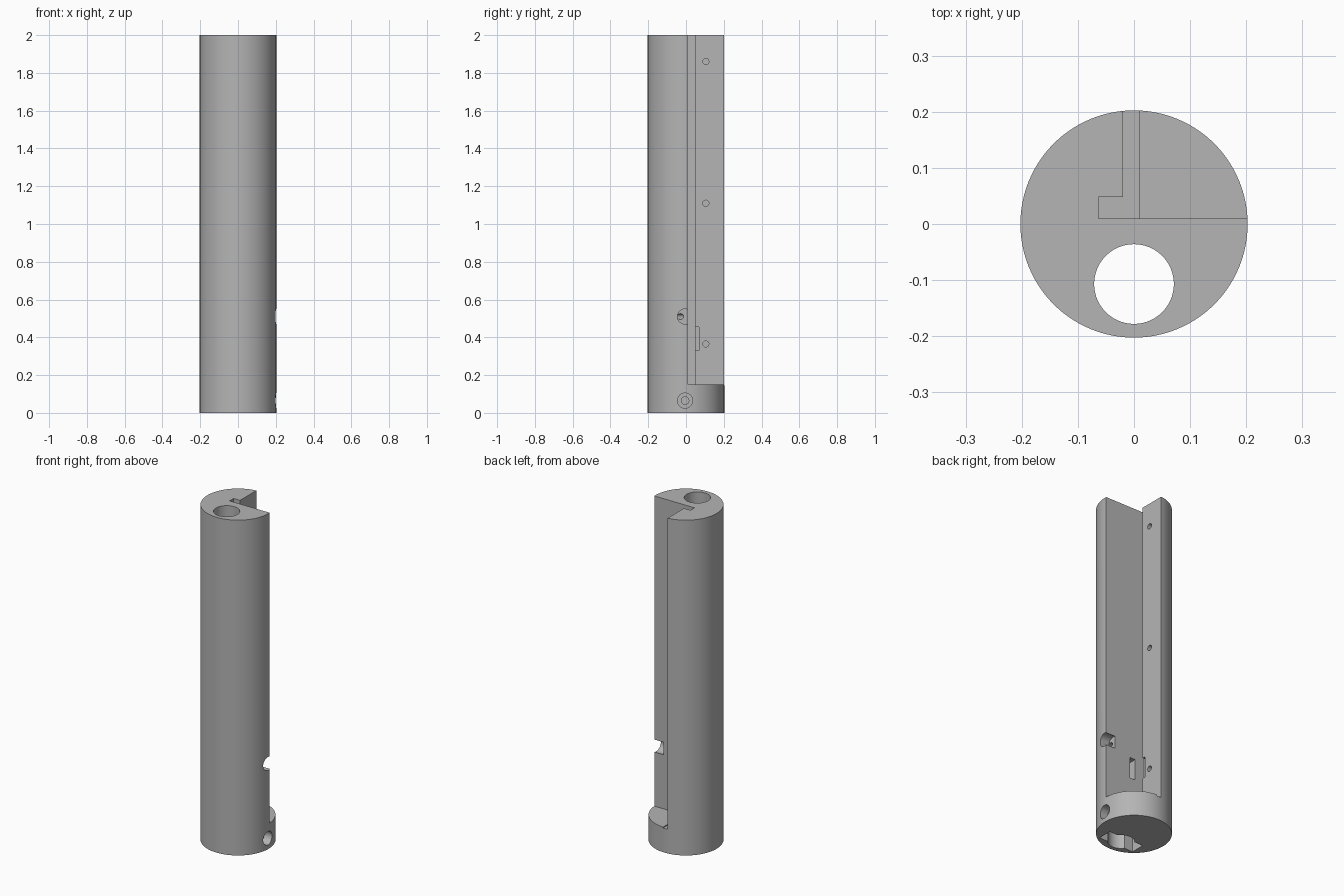
import bpy, bmesh, math
from mathutils import Vector

if "Cube" in bpy.data.objects:
    bpy.data.objects.remove(bpy.data.objects["Cube"], do_unlink=True)

R, H = 0.2025, 2.0
BORE_Y = -0.107

grey = bpy.data.materials.new("plain grey")
grey.use_nodes = True
colour = (0.46, 0.46, 0.46, 1)
grey.diffuse_color = colour
grey.node_tree.nodes["Principled BSDF"].inputs["Base Color"].default_value = colour


def prism(name, outline, z0, z1):
    """Upright solid with the given xy outline."""
    bm = bmesh.new()
    face = bm.faces.new([bm.verts.new((x, y, z0)) for x, y in outline])
    up = bmesh.ops.extrude_face_region(bm, geom=[face])["geom"]
    bmesh.ops.translate(bm, vec=(0, 0, z1 - z0),
                        verts=[v for v in up if isinstance(v, bmesh.types.BMVert)])
    bmesh.ops.recalc_face_normals(bm, faces=bm.faces)
    mesh = bpy.data.meshes.new(name)
    bm.to_mesh(mesh)
    bm.free()
    obj = bpy.data.objects.new(name, mesh)
    bpy.context.collection.objects.link(obj)
    return obj


def box(name, x0, x1, y0, y1, z0, z1):
    return prism(name, [(x0, y0), (x1, y0), (x1, y1), (x0, y1)], z0, z1)


def rod(name, start, end, radius, sides=48):
    """Round solid running from start to end."""
    a, b = Vector(start), Vector(end)
    bpy.ops.mesh.primitive_cylinder_add(vertices=sides, radius=radius,
                                        depth=(b - a).length, location=(a + b) / 2)
    obj = bpy.context.object
    obj.name = name
    obj.rotation_euler = (b - a).to_track_quat('Z', 'Y').to_euler()
    return obj


# Main round body
body = rod("round_body", (0, 0, 0), (0, 0, H), R, 128)
body.data.materials.append(grey)

cutters = [
    # Long bore and the cross slot at its lower end
    rod("bore", (0, BORE_Y, -0.1), (0, BORE_Y, H + 0.1), 0.071, 96),
    box("bore_slot", -0.115, 0.115, BORE_Y - 0.042, BORE_Y + 0.042, -0.1, 0.12),
    # Open quarter, with the undercut channel beside it
    box("quarter_cut", 0.01, 0.3, 0.01, 0.3, 0.15, H + 0.1),
    prism("channel_cut", [(-0.063, 0.01), (0.01, 0.01), (0.01, 0.3), (-0.02, 0.3),
                          (-0.02, 0.048), (-0.063, 0.048)], 0.144, H + 0.1),
    # Window into the bore and relief next to the channel
    box("bore_window", 0.0, 0.036, -0.08, 0.03, 0.33, 0.455),
    box("channel_relief", -0.055, 0.0, 0.035, 0.068, 0.33, 0.455),
    # Recessed side screw holes
    rod("lower_recess", (0.15, -0.005, 0.065), (0.3, -0.005, 0.065), 0.04),
    rod("lower_hole", (0.03, -0.005, 0.065), (0.2, -0.005, 0.065), 0.02),
    rod("upper_recess", (0.14, -0.005, 0.51), (0.3, -0.005, 0.51), 0.04),
    rod("upper_hole", (0.0, BORE_Y, 0.51), (0.16, -0.018, 0.51), 0.015),
]
# Row of blind holes in the side wall
for z in (0.365, 1.11, 1.86):
    cutters.append(rod("wall_hole", (-0.12, 0.105, z), (0.02, 0.105, z), 0.016, 32))

# Carve each shape out of the body
bpy.context.view_layer.objects.active = body
for cutter in cutters:
    cutter.hide_render = True
    mod = body.modifiers.new("cut", 'BOOLEAN')
    mod.operation = 'DIFFERENCE'
    mod.solver = 'EXACT'
    mod.object = cutter
    bpy.context.view_layer.update()
    bpy.ops.object.modifier_apply(modifier=mod.name)
for cutter in cutters:
    bpy.data.objects.remove(cutter, do_unlink=True)

bpy.ops.object.select_all(action='DESELECT')
body.select_set(True)
bpy.context.view_layer.objects.active = body
bpy.ops.object.shade_smooth_by_angle(angle=math.radians(30))
